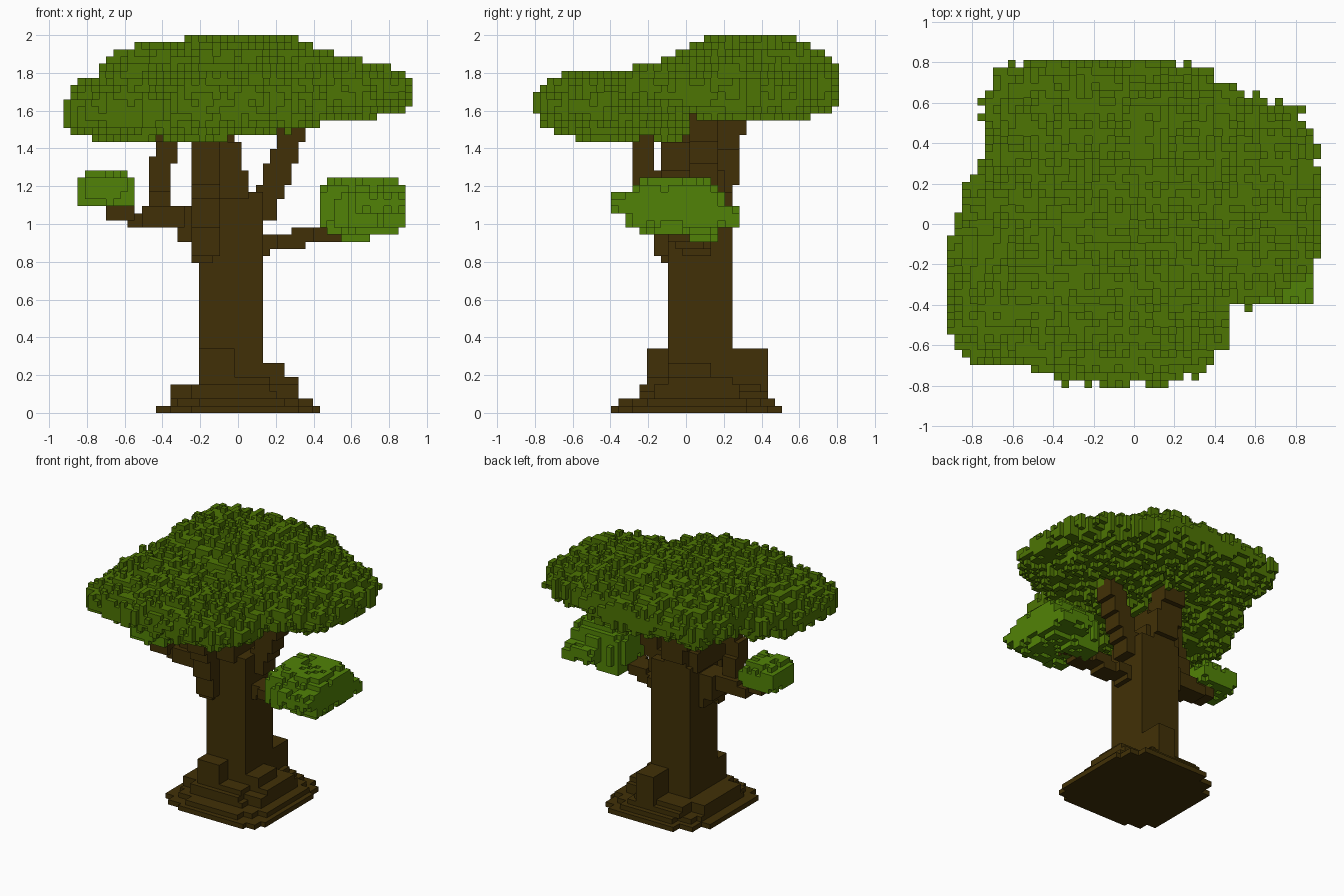
import bpy, bmesh, math, random
from mathutils import Matrix, Vector

cube = bpy.data.objects.get("Cube")
if cube:
    bpy.data.objects.remove(cube, do_unlink=True)

random.seed(7)
U = 2 / 53                              # size of one block
ORIGIN = Vector((24.5, 21.5, 0))        # block grid point that sits on the world origin


def world(p):
    return (Vector(p) - ORIGIN) * U


def material(name, colour):
    m = bpy.data.materials.new(name)
    m.use_nodes = True
    m.diffuse_color = (*colour, 1)
    bsdf = m.node_tree.nodes["Principled BSDF"]
    bsdf.inputs["Base Color"].default_value = (*colour, 1)
    bsdf.inputs["Roughness"].default_value = 0.9
    return m


BARK = material("bark brown", (0.053, 0.030, 0.002))
LEAF = material("leaf green", (0.075, 0.176, 0.001))
YOUNG = material("young leaf green", (0.083, 0.225, 0.002))


def finish(name, bm, mat):
    mesh = bpy.data.meshes.new(name)
    bm.to_mesh(mesh)
    bm.free()
    mesh.materials.append(mat)
    ob = bpy.data.objects.new(name, mesh)
    bpy.context.collection.objects.link(ob)


def wood(name, boxes):
    """Boxes given as grid limits x0, x1, y0, y1, z0, z1."""
    bm = bmesh.new()
    for x0, x1, y0, y1, z0, z1 in boxes:
        lo, hi = world((x0, y0, z0)), world((x1, y1, z1))
        bmesh.ops.create_cube(bm, size=1, matrix=Matrix.Translation((lo + hi) / 2)
                              @ Matrix.Diagonal((*(hi - lo), 1)))
    finish(name, bm, BARK)


def limb(name, start, end, size, steps):
    """Stepped limb: equal boxes whose low corner moves from start to end."""
    boxes = []
    for i in range(steps):
        a = [round(s + (e - s) * i / (steps - 1)) for s, e in zip(start, end)]
        boxes.append([v for k in range(3) for v in (a[k], a[k] + size[k])])
    wood(name, boxes)


def foliage(name, lobes, mat, bumps, rim, flat):
    """Block columns filling flattened domes: cx, cy, rx, ry, z0, z1, squareness."""
    cells = set()
    for x in range(49):
        for y in range(43):
            spans = []
            edge = 1 + random.uniform(-rim, rim)
            for cx, cy, rx, ry, z0, z1, p in lobes:
                d = (abs(x + .5 - cx) / rx) ** p + (abs(y + .5 - cy) / ry) ** p
                if d < edge:
                    h = max(1 - d ** (2 / p), 0.03)
                    mid = z0 + (z1 - z0) * 0.42
                    spans.append((mid - (mid - z0) * h ** (flat * 0.7), mid + (z1 - mid) * h ** flat))
            if spans:
                bottom = round(min(s[0] for s in spans)) + random.choice(bumps)
                top = round(max(s[1] for s in spans)) - random.choice(bumps)
                top = min(max(top, bottom + 1), 53)
                cells.update((x, y, z) for z in range(bottom, top))
    # keep only the outer skin
    bm, verts = bmesh.new(), {}

    def vert(p):
        if p not in verts:
            verts[p] = bm.verts.new(world(p))
        return verts[p]

    for c in cells:
        for axis in range(3):
            for side in (0, 1):
                n = list(c)
                n[axis] += 2 * side - 1
                if tuple(n) in cells:
                    continue
                quad = []
                for a, b in ((0, 0), (1, 0), (1, 1), (0, 1)):
                    p = list(c)
                    p[axis] += side
                    p[(axis + 1) % 3] += a
                    p[(axis + 2) % 3] += b
                    quad.append(vert(tuple(p)))
                bm.faces.new(quad if side else quad[::-1])
    finish(name, bm, mat)


# Trunk, narrowing above the forks
wood("trunk", [(19, 28, 19, 28, 0, 31), (18, 26, 18, 27, 30, 34), (18, 25, 18, 26, 34, 38)])

# Stepped root flare
wood("root_base", [
    (18, 33, 11, 35, 0, 1), (13, 36, 14, 30, 0, 1), (15, 35, 12, 33, 0, 1),
    (19, 31, 12, 34, 1, 2), (15, 35, 16, 30, 1, 2), (16, 33, 14, 32, 1, 2),
    (18, 30, 15, 33, 2, 3), (15, 33, 17, 29, 2, 4), (18, 29, 15, 32, 3, 4)])
wood("root_blocks", [
    (19, 24, 16, 19, 0, 9), (24, 28, 28, 33, 0, 9), (28, 31, 19, 25, 0, 7),
    (28, 33, 19, 28, 0, 5), (24, 29, 16, 19, 0, 5), (17, 19, 20, 27, 0, 4)])

# Side limbs that carry the small leaf clumps
limb("left_limb", (17, 21, 25), (6, 19, 27), (4, 4, 2), 5)
wood("left_limb_root", [(16, 20, 20, 25, 24, 29), (11, 17, 19, 24, 26, 29), (18, 20, 19, 25, 22, 25)])
limb("right_limb", (25, 21, 22), (37, 19, 25), (4, 4, 2), 6)

# Forks rising into the crown
wood("front_bracket", [(18, 21, 18, 20, 21, 26), (18, 22, 17, 20, 22, 28)])
wood("front_fork", [(18, 22, 16, 19, 26, 33), (18, 22, 15, 18, 30, 34), (18, 22, 14, 17, 32, 42)])
limb("left_fork", (12, 20, 28), (13, 18, 38), (3, 3, 5), 4)
limb("right_fork", (27, 22, 27), (31, 22, 38), (3, 4, 5), 5)
limb("back_fork", (20, 24, 28), (19, 26, 39), (5, 4, 5), 4)

# Crown made of overlapping flat domes
foliage("crown", [
    (13.5, 13.5, 13.7, 11, 38.8, 46.5, 4), (23, 11.8, 14.3, 11.7, 40, 47.5, 2.7),
    (13, 20, 11.5, 9.5, 40.5, 48.5, 4), (17.5, 31.5, 13, 11.7, 42.5, 51.5, 4),
    (25, 30.5, 15, 12.5, 41.5, 52.4, 2.6), (35.5, 24.8, 13.7, 14.3, 42, 49, 2.7)],
    LEAF, (-1, 0, 0, 1), 0.15, 0.5)

# Small leaf clumps
foliage("right_leaf_clump", [
    (42, 20, 6.2, 6.5, 25, 33.3, 5), (44.5, 14, 3.6, 3.2, 27.5, 31.5, 4),
    (44.5, 26.5, 3.6, 2.8, 26, 29, 4), (40, 24, 3.2, 2.4, 24, 30, 5)],
    YOUNG, (0, 0, 0, 1), 0.1, 0.2)
foliage("left_leaf_clump", [(6, 21.2, 4.2, 4, 29, 34, 5)], YOUNG, (0, 0, 0, 1), 0.1, 0.2)
